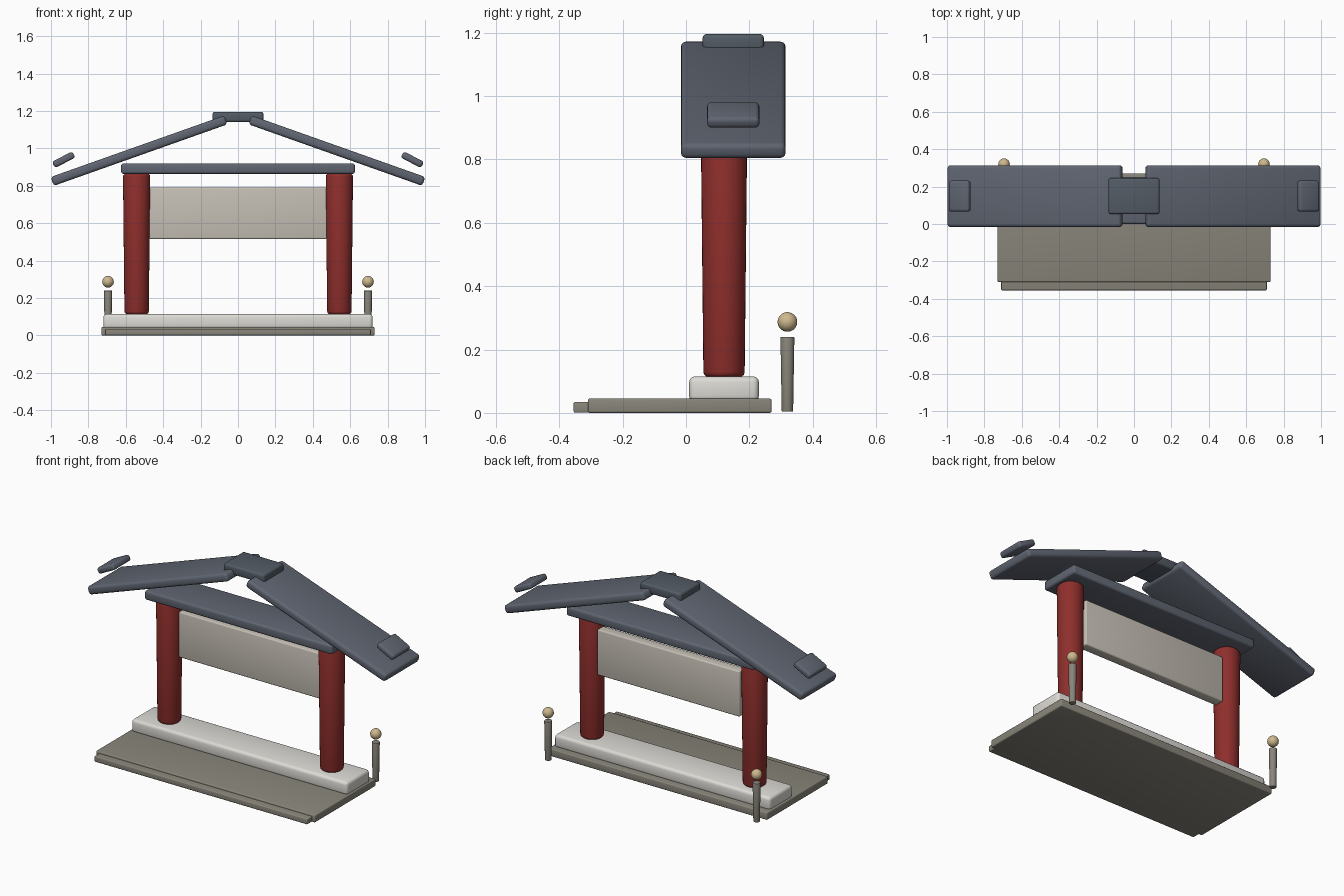
import bpy, bmesh, math
from mathutils import Matrix

if "Cube" in bpy.data.objects:
    bpy.data.objects.remove(bpy.data.objects["Cube"])


def material(name, rgb):
    m = bpy.data.materials.new(name)
    m.diffuse_color = (*rgb, 1)
    m.use_nodes = True
    m.node_tree.nodes["Principled BSDF"].inputs["Base Color"].default_value = m.diffuse_color
    return m


ROOF = material("slate", (0.115, 0.13, 0.165))
RIDGE = material("dark_slate", (0.085, 0.105, 0.13))
RED = material("red_paint", (0.27, 0.028, 0.025))
STONE = material("stone", (0.25, 0.235, 0.195))
PALE = material("pale_stone", (0.72, 0.71, 0.67))
PANEL = material("panel", (0.56, 0.52, 0.46))
GOLD = material("gold", (0.62, 0.48, 0.27))


def finish(bm, name, mat, bevel=0.0, loc=(0, 0, 0), tilt=0.0):
    """Round the sharp edges, make the object and shade it."""
    if bevel:
        sharp = [e for e in bm.edges if e.calc_face_angle(0) > math.radians(50)]
        bmesh.ops.bevel(bm, geom=sharp, offset=bevel, segments=3,
                        profile=0.5, affect='EDGES', clamp_overlap=True)
    me = bpy.data.meshes.new(name)
    bm.to_mesh(me)
    bm.free()
    ob = bpy.data.objects.new(name, me)
    bpy.context.collection.objects.link(ob)
    ob.location = loc
    ob.rotation_euler.y = tilt
    me.materials.append(mat)
    bpy.ops.object.select_all(action='DESELECT')
    ob.select_set(True)
    bpy.context.view_layer.objects.active = ob
    bpy.ops.object.shade_smooth_by_angle(angle=math.radians(35))
    return ob


def box(name, center, size, mat, bevel, tilt=0.0):
    bm = bmesh.new()
    bmesh.ops.create_cube(bm, size=1, matrix=Matrix.Diagonal((*size, 1)))
    return finish(bm, name, mat, bevel, center, tilt)


def taper(name, x, y, z0, z1, r0, r1, mat, bevel, sides=32):
    bm = bmesh.new()
    bmesh.ops.create_cone(bm, cap_ends=True, segments=sides,
                          radius1=r0, radius2=r1, depth=z1 - z0)
    return finish(bm, name, mat, bevel, (x, y, (z0 + z1) / 2))


# Ground: paving slab, front step and pale plinth
box("paving_slab", (0, -0.02, 0.0225), (1.46, 0.58, 0.045), STONE, 0.006)
box("front_step", (0, -0.262, 0.0175), (1.42, 0.185, 0.034), STONE, 0.005)
box("plinth", (0, 0.12, 0.075), (1.44, 0.22, 0.08), PALE, 0.018)

# Crossbeam and hanging panel
box("crossbeam", (0, 0.125, 0.892), (1.25, 0.25, 0.055), ROOF, 0.012)
box("hanging_panel", (0, 0.14, 0.653), (0.95, 0.06, 0.275), PANEL, 0.008)

# Ridge cap
box("ridge_cap", (0, 0.149, 1.168), (0.272, 0.193, 0.055), RIDGE, 0.012)

# Mirrored pairs
for side, s in (("left", -1), ("right", 1)):
    taper(f"{side}_column", s * 0.542, 0.12, 0.113, 0.865, 0.065, 0.073, RED, 0.016)
    box(f"{side}_roof_slope", (s * 0.529, 0.149, 0.988), (0.985, 0.33, 0.05),
        ROOF, 0.016, s * math.radians(19.5))
    box(f"{side}_eave_tile", (s * 0.932, 0.149, 0.94), (0.122, 0.165, 0.037),
        ROOF, 0.013, s * math.radians(27))
    taper(f"{side}_post", s * 0.695, 0.32, 0.004, 0.24, 0.018, 0.022, STONE, 0.003, 20)
    ball = bmesh.new()
    bmesh.ops.create_uvsphere(ball, u_segments=24, v_segments=14, radius=0.031)
    finish(ball, f"{side}_post_ball", GOLD, 0, (s * 0.695, 0.32, 0.287))
